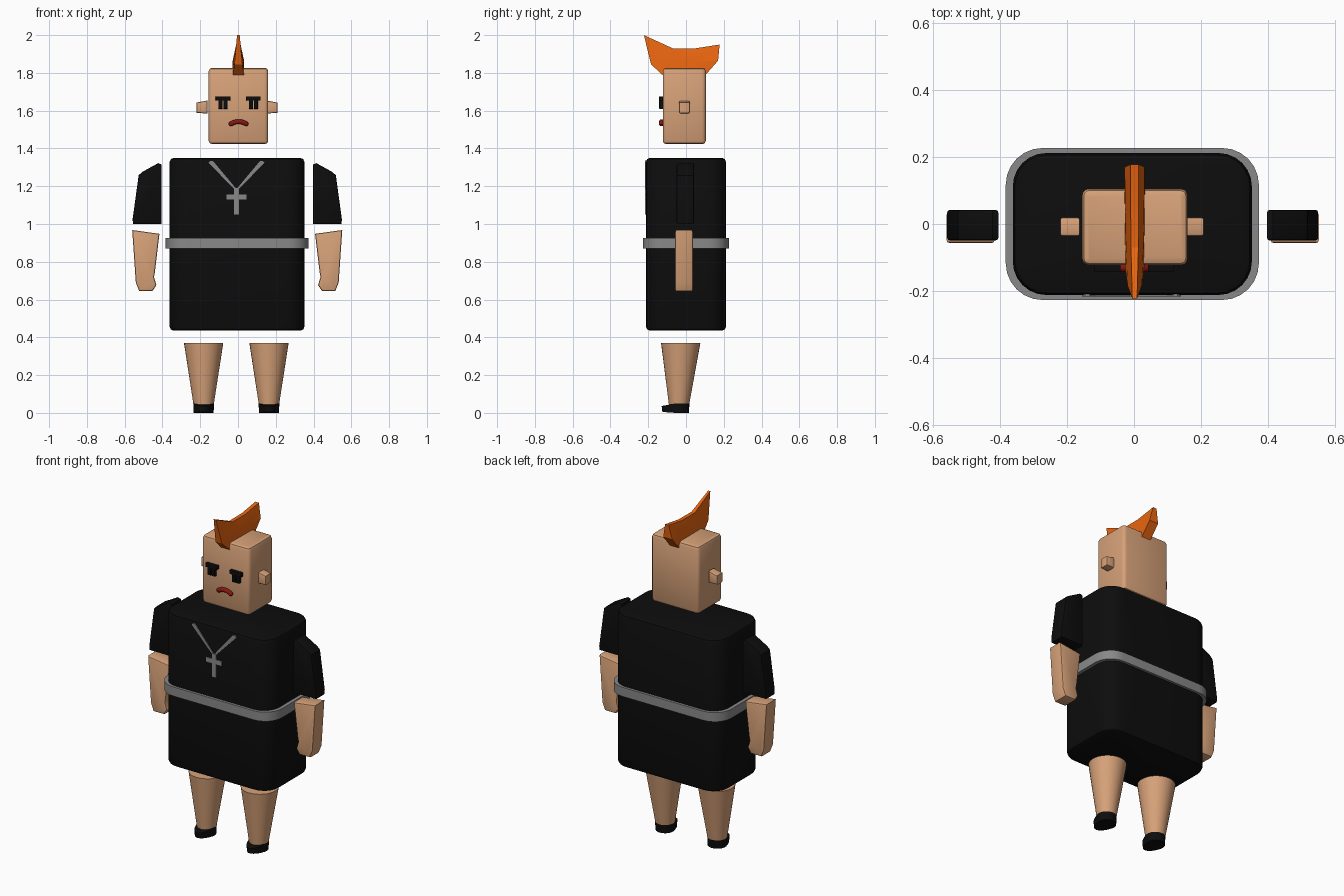
import bpy, bmesh, math
from mathutils import Vector

if "Cube" in bpy.data.objects:
    bpy.data.objects.remove(bpy.data.objects["Cube"])


def material(name, rgb):
    m = bpy.data.materials.new(name)
    m.diffuse_color = (*rgb, 1)
    m.use_nodes = True
    m.node_tree.nodes["Principled BSDF"].inputs["Base Color"].default_value = m.diffuse_color
    return m


SKIN = material("skin", (0.68, 0.36, 0.19))
BLACK = material("black", (0.004, 0.004, 0.004))
ORANGE = material("orange", (0.82, 0.13, 0.005))
RED = material("red", (0.25, 0.008, 0.005))
METAL = material("metal", (0.25, 0.25, 0.25))


def finish(name, bm, mat, angle=30):
    bmesh.ops.recalc_face_normals(bm, faces=bm.faces)
    me = bpy.data.meshes.new(name)
    bm.to_mesh(me)
    bm.free()
    me.materials.append(mat)
    ob = bpy.data.objects.new(name, me)
    bpy.context.collection.objects.link(ob)
    bpy.ops.object.select_all(action='DESELECT')
    ob.select_set(True)
    bpy.context.view_layer.objects.active = ob
    bpy.ops.object.shade_smooth_by_angle(angle=math.radians(angle))
    return ob


def bevel(bm, edges, width, segments):
    bmesh.ops.bevel(bm, geom=edges, offset=width, segments=segments,
                    profile=0.5, affect='EDGES', clamp_overlap=True)


def box(name, x, y, z, mat, corner=0.0, rim=0.0, rim_seg=2):
    """Box from ranges; corner rounds upright edges, rim rounds top and bottom."""
    bm = bmesh.new()
    bmesh.ops.create_cube(bm, size=1)
    for v in bm.verts:
        v.co = [r[0] if c < 0 else r[1] for c, r in zip(v.co, (x, y, z))]
    if corner:
        up = [e for e in bm.edges if abs(e.verts[0].co.z - e.verts[1].co.z) > 1e-4]
        bevel(bm, up, corner, 6 if corner > 0.05 else 3)
    if rim:
        flat = [e for e in bm.edges if abs(e.verts[0].co.z - e.verts[1].co.z) < 1e-5]
        bevel(bm, flat, rim, rim_seg)
    return finish(name, bm, mat)


def prism(name, pts, y0, y1, mat, round_=0.0, mirror=None):
    """Extrude an (x, z) outline from y0 to y1; mirror flips x about that value."""
    bm = bmesh.new()
    if mirror is not None:
        pts = [(2 * mirror - px, pz) for px, pz in pts]
    f = bm.faces.new([bm.verts.new((px, y0, pz)) for px, pz in pts])
    ext = bmesh.ops.extrude_face_region(bm, geom=[f])
    for v in ext['geom']:
        if isinstance(v, bmesh.types.BMVert):
            v.co.y = y1
    if round_:
        bevel(bm, [e for e in bm.edges if e.calc_face_angle(0) > 0.5], round_, 2)
    return finish(name, bm, mat)


# Robe and belt
box("torso", (-0.362, 0.352), (-0.212, 0.212), (0.435, 1.35), BLACK, 0.1, 0.022)
box("belt", (-0.383, 0.373), (-0.227, 0.227), (0.87, 0.925), METAL, 0.11)

# Head
box("head", (-0.155, 0.16), (-0.123, 0.105), (1.423, 1.827), SKIN, 0.02, 0.018)

# Pendant necklace
cx = -0.008
cross = [(0.013, 1.05), (0.013, 1.13), (0.052, 1.13), (0.052, 1.157),
         (0.013, 1.157), (0.013, 1.19)]
prism("necklace_cross", [(cx + a, b) for a, b in cross] +
      [(cx - a, b) for a, b in reversed(cross)], -0.217, -0.205, METAL)
strand = [(cx - 0.004, 1.18), (cx + 0.008, 1.18), (0.14, 1.325), (0.13, 1.335), (0.116, 1.333)]
for side, mir in (("left", None), ("right", cx)):
    prism("necklace_strand_" + side, strand, -0.216, -0.205, METAL, mirror=mir)

# Face and arms, one set per side
ear = [(0.15, 1.585), (0.208, 1.588), (0.208, 1.643), (0.15, 1.654)]
eye = [(0.042, 1.655), (0.042, 1.676), (0.12, 1.676), (0.12, 1.653), (0.105, 1.653),
       (0.105, 1.61), (0.084, 1.61), (0.084, 1.653), (0.079, 1.653), (0.079, 1.61),
       (0.058, 1.61), (0.058, 1.653)]
sleeve = [(0.397, 1.0), (0.548, 1.0), (0.55, 1.025), (0.518, 1.258), (0.50, 1.275),
          (0.415, 1.322), (0.397, 1.315)]
forearm = [(0.408, 0.948), (0.552, 0.968), (0.533, 0.69), (0.515, 0.645), (0.445, 0.645),
           (0.424, 0.677), (0.437, 0.72), (0.432, 0.745)]
for side, a, e, f in (("left", None, None, None), ("right", -0.004, 0.001, -0.006)):
    prism("ear_" + side, ear, -0.036, 0.02, SKIN, 0.008, f)
    prism("eye_" + side, eye, -0.142, -0.12, BLACK, 0.003, e)
    prism("sleeve_" + side, sleeve, -0.049, 0.042, BLACK, 0.008, a)
    prism("forearm_" + side, forearm, -0.057, 0.036, SKIN, 0.009, a)

# Frowning mouth
cu = bpy.data.curves.new("mouth", 'CURVE')
cu.dimensions = '3D'
cu.bevel_depth = 0.013
cu.bevel_resolution = 3
cu.use_fill_caps = True
sp = cu.splines.new('POLY')
N = 14
sp.points.add(N)
for i, p in enumerate(sp.points):
    t = 2 * i / N - 1
    p.co = (0.003 + 0.05 * t, -0.13, 1.542 - 0.018 * t * t, 1)
    p.radius = 0.45 if abs(t) == 1 else 1
cu.materials.append(RED)
bpy.context.collection.objects.link(bpy.data.objects.new("mouth", cu))

# Mohawk: rows of (y, z, half width) from base to crest
rows = [[(-0.12, 1.785, 0.03), (-0.05, 1.785, 0.031), (0.04, 1.785, 0.031), (0.10, 1.785, 0.03)],
        [(-0.185, 1.845, 0.021), (-0.065, 1.86, 0.026), (0.05, 1.86, 0.028), (0.17, 1.865, 0.03)],
        [(-0.223, 2.0, 0.007), (-0.07, 1.93, 0.011), (0.05, 1.93, 0.012), (0.178, 1.95, 0.012)]]
bm = bmesh.new()
L, R = ([[bm.verts.new((0.002 + s * w, y, z)) for y, z, w in r] for r in rows] for s in (-1, 1))
for g in (L, R):
    for j in range(2):
        for i in range(3):
            bm.faces.new((g[j][i], g[j][i + 1], g[j + 1][i + 1], g[j + 1][i]))
for j in range(2):
    for i in (0, 3):
        bm.faces.new((L[j][i], R[j][i], R[j + 1][i], L[j + 1][i]))
for j in (0, 2):
    for i in range(3):
        bm.faces.new((L[j][i], L[j][i + 1], R[j][i + 1], R[j][i]))
finish("mohawk", bm, ORANGE, 10)

# Legs and shoes
for side, x in (("left", 0.164), ("right", -0.182)):
    bm = bmesh.new()
    bmesh.ops.create_cone(bm, cap_ends=True, segments=32, radius1=0.053, radius2=0.104, depth=0.33)
    for v in bm.verts:
        v.co += Vector((x, -0.037 if v.co.z < 0 else -0.028, 0.205))
    finish("leg_" + side, bm, SKIN)

    bm = bmesh.new()
    bmesh.ops.create_cone(bm, cap_ends=True, segments=32, radius1=0.053, radius2=0.055, depth=0.05)
    # Stretch the front half into a low toe
    bmesh.ops.bisect_plane(bm, geom=bm.verts[:] + bm.edges[:] + bm.faces[:],
                           plane_co=(0, -0.02, 0), plane_no=(0, 1, 0))
    for v in bm.verts:
        if v.co.y < -0.021:
            k = (-0.02 - v.co.y) / 0.033
            v.co.y -= 0.035 * k
            v.co.z += (-0.013 if v.co.z > 0 else 0.005) * k
        v.co += Vector((x, -0.037, 0.025))
    finish("shoe_" + side, bm, BLACK)
